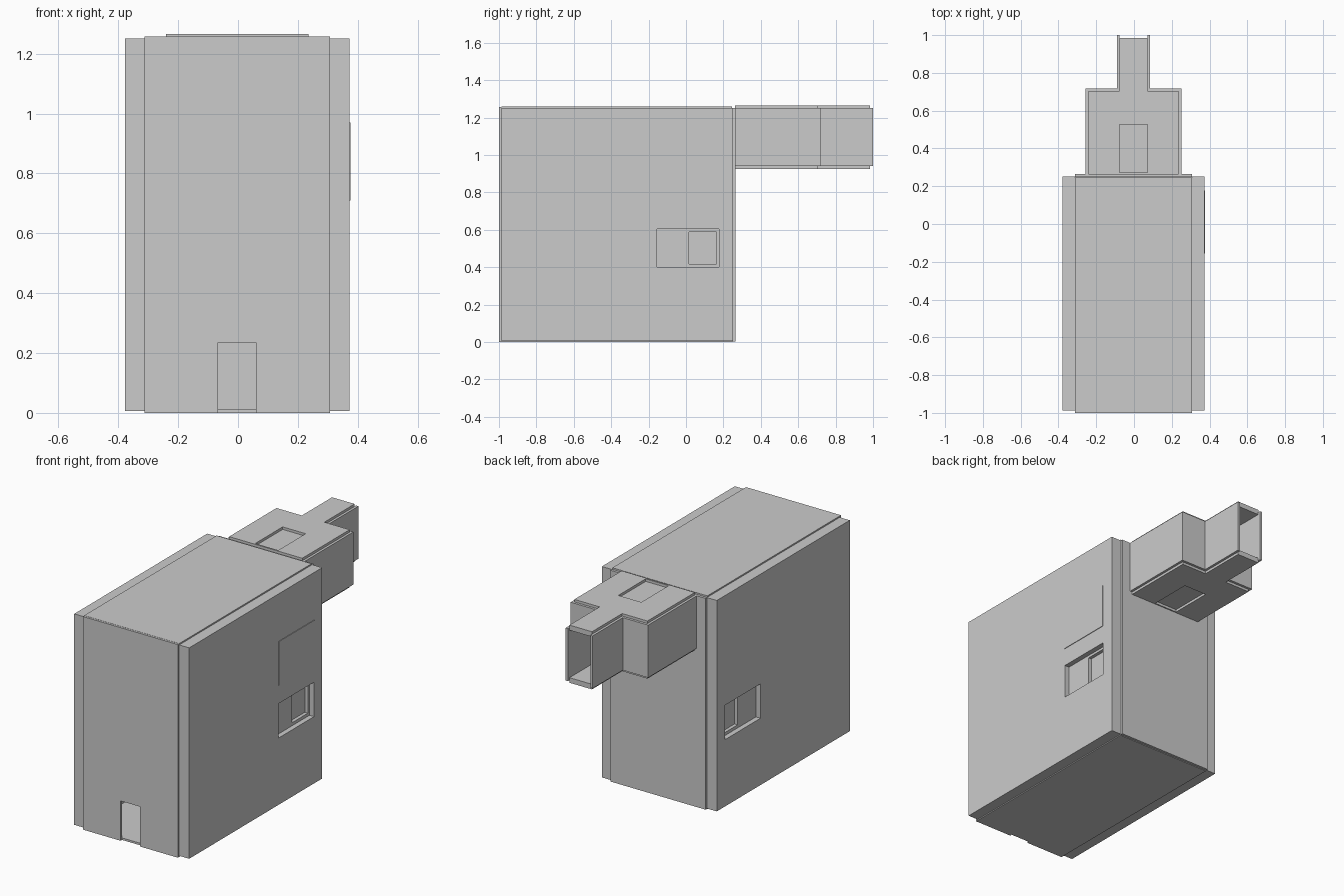
import bpy, bmesh

if "Cube" in bpy.data.objects:
    bpy.data.objects.remove(bpy.data.objects["Cube"])

CX = -0.0025  # centre line of the building; the raised panel fills out the right side


def prism(name, outline, z0, z1):
    """Extrude a plan outline (x, y) from z0 to z1."""
    bm = bmesh.new()
    base = bm.faces.new([bm.verts.new((x, y, z0)) for x, y in outline])
    top = bmesh.ops.extrude_face_region(bm, geom=[base])["geom"]
    for v in top:
        if isinstance(v, bmesh.types.BMVert):
            v.co.z = z1
    bmesh.ops.recalc_face_normals(bm, faces=bm.faces[:])
    mesh = bpy.data.meshes.new(name)
    bm.to_mesh(mesh)
    bm.free()
    ob = bpy.data.objects.new(name, mesh)
    bpy.context.collection.objects.link(ob)
    return ob


def box(name, x, y, z):
    (x0, x1), (y0, y1) = sorted(x), y
    return prism(name, [(x0, y0), (x1, y0), (x1, y1), (x0, y1)], *z)


def cut(ob, cutter):
    """Subtract the cutter from the object and delete it."""
    cutter.hide_render = True
    mod = ob.modifiers.new("opening", "BOOLEAN")
    mod.operation, mod.solver, mod.object = "DIFFERENCE", "EXACT", cutter
    bpy.context.view_layer.objects.active = ob
    bpy.ops.object.modifier_apply(modifier=mod.name)
    bpy.data.objects.remove(cutter)


def side_x(s, a, b):
    return (CX + s * a, CX + s * b)


def tee(inset, y0, y_end):
    """T-shaped plan of the rear annex, shrunk by inset."""
    w, n, ys = 0.253 - inset, 0.088 - inset, 0.718 - inset
    right = [(w, y0), (w, ys), (n, ys), (n, y_end)]
    return [(CX + x, y) for x, y in right] + [(CX - x, y) for x, y in reversed(right)]


# Thick side walls with a sliding window in each
for s, side in ((1, "right"), (-1, "left")):
    wall = box(side + "_wall", side_x(s, 0.31, 0.375), (-0.987, 0.252), (0.006, 1.25))
    cut(wall, box("cutter", side_x(s, 0.2, 0.5), (-0.155, 0.177), (0.40, 0.603)))
    sash = box(side + "_window_sash", side_x(s, 0.325, 0.345), (-0.155, 0.177), (0.40, 0.603))
    cut(sash, box("cutter", side_x(s, 0.2, 0.5), (0.015, 0.162), (0.418, 0.588)))
    box(side + "_window_pane", side_x(s, 0.312, 0.325), (-0.155, 0.177), (0.40, 0.603))

# Thin raised panel above the right window
box("raised_wall_panel", (0.365, 0.376), (-0.155, 0.177), (0.71, 0.97))

# Thin floor, roof, back wall and front wall with doorway
full = side_x(1, -0.31, 0.31)
box("floor", full, (-0.987, 0.25), (0.0, 0.012))
box("roof", full, (-0.987, 0.247), (1.243, 1.258))
box("back_wall", full, (0.25, 0.265), (0.004, 1.25))
front = box("front_wall", full, (-1.0, -0.985), (0.0, 1.257))
cut(front, box("cutter", (-0.066, 0.06), (-1.1, -0.9), (-0.05, 0.235)))

# Hollow rear annex, open at its far end
annex = prism("annex_walls", tee(0, 0.26, 1.0), 0.94, 1.25)
cut(annex, prism("cutter", tee(0.015, 0.275, 1.1), 0.8, 1.4))

# Annex ceiling and floor plates, each with a shallow hatch recess
for name, inner, outer in (("annex_roof", 1.235, 1.265), ("annex_floor", 0.955, 0.925)):
    plate = prism(name, tee(0.0145, 0.262, 0.985), min(inner, outer), max(inner, outer))
    z = sorted((outer + (outer - inner), outer - (outer - inner) * 0.5))
    cut(plate, box("cutter", side_x(1, -0.075, 0.075), (0.272, 0.527), z))
